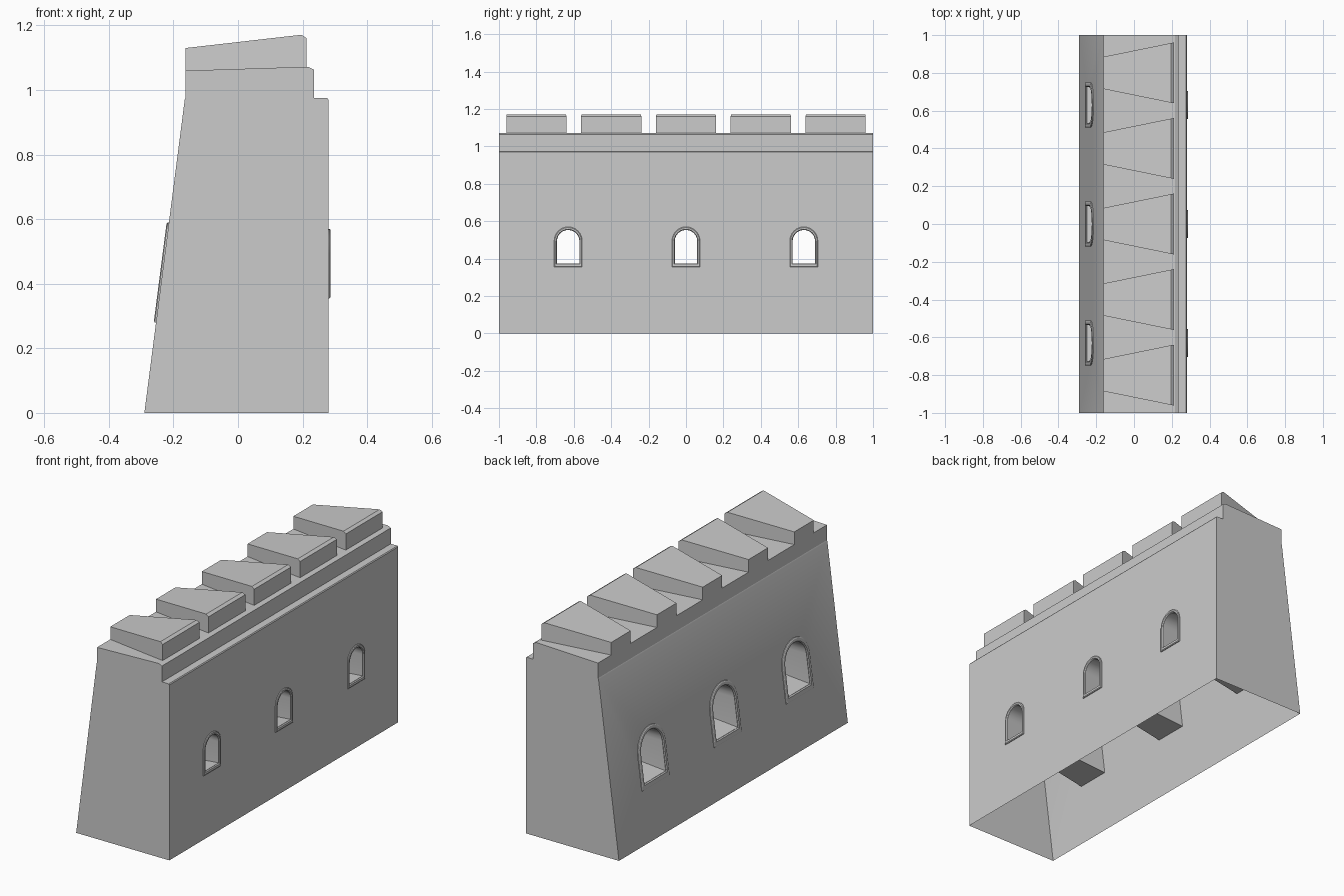
import bpy, bmesh, math
from mathutils import Vector

if "Cube" in bpy.data.objects:
    bpy.data.objects.remove(bpy.data.objects["Cube"])

WINDOWS = (-0.63, 0.0, 0.63)
N = 12  # arch segments


def make_object(name, bm):
    bmesh.ops.recalc_face_normals(bm, faces=bm.faces[:])
    me = bpy.data.meshes.new(name)
    bm.to_mesh(me)
    bm.free()
    ob = bpy.data.objects.new(name, me)
    bpy.context.collection.objects.link(ob)
    return ob


def loft(bm, rings, caps=True, close=False):
    """Bridge equal-length closed point rings."""
    vs = [[bm.verts.new(p) for p in r] for r in rings]
    pairs = list(zip(vs, vs[1:])) + ([(vs[-1], vs[0])] if close else [])
    for a, b in pairs:
        for i in range(len(a)):
            j = (i + 1) % len(a)
            bm.faces.new((a[i], a[j], b[j], b[i]))
    if caps:
        bm.faces.new(vs[0])
        bm.faces.new(vs[-1])


def slope_x(z):
    return -0.29 + 0.125 * z / 0.97


def arch(hw, z0, z1):
    pts = [(-hw, z0), (hw, z0)]
    for i in range(N + 1):
        a = math.pi * i / N
        pts.append((hw * math.cos(a), z1 - hw + hw * math.sin(a)))
    return pts


def on_left(pts, y, out=0.0):
    return [Vector((slope_x(z) - out, y + p, z)) for p, z in pts]


def on_right(pts, y, out=0.0):
    return [Vector((0.28 + out, y + p, z)) for p, z in pts]


def shade(ob):
    bpy.ops.object.select_all(action='DESELECT')
    ob.select_set(True)
    bpy.context.view_layer.objects.active = ob
    bpy.ops.object.shade_smooth_by_angle(angle=math.radians(25))


# Wall with battered back, ledge and parapet in one profile
profile = [(-0.29, 0), (0.28, 0), (0.28, 0.97), (0.276, 0.975), (0.235, 0.975),
           (0.235, 1.063), (0.216, 1.072), (-0.162, 1.06), (-0.162, 0.976), (-0.165, 0.97)]
bm = bmesh.new()
loft(bm, [[(x, y, z) for x, z in profile] for y in (-1, 1)])
wall = make_object("wall", bm)

# Tapered tunnels for the windows
big, small = arch(0.095, 0.31, 0.565), arch(0.06, 0.375, 0.553)
bm = bmesh.new()
for y in WINDOWS:
    l, r = on_left(big, y), on_right(small, y)
    loft(bm, [[a + (a - b) * 0.05 for a, b in zip(l, r)],
              [b + (b - a) * 0.05 for a, b in zip(l, r)]])
cutter = make_object("window_cutter", bm)
cutter.hide_render = True
mod = wall.modifiers.new("windows", 'BOOLEAN')
mod.operation = 'DIFFERENCE'
mod.solver = 'EXACT'
mod.object = cutter
bpy.context.view_layer.objects.active = wall
bpy.ops.object.modifier_apply(modifier=mod.name)
bpy.data.objects.remove(cutter)

# Open underside
bm = bmesh.new()
bm.from_mesh(wall.data)
floor = [f for f in bm.faces if all(v.co.z < 0.001 for v in f.verts)]
bmesh.ops.delete(bm, geom=floor, context='FACES')
bm.to_mesh(wall.data)
bm.free()
shade(wall)

# Raised window surrounds on both faces
for i, y in enumerate(WINDOWS):
    for side, place, outer, inner, b in (
            ("inner", on_left, (0.12, 0.28, 0.59), (0.095, 0.31, 0.565), 0.005),
            ("outer", on_right, (0.075, 0.355, 0.57), (0.06, 0.375, 0.553), 0.004)):
        o, n = arch(*outer), arch(*inner)
        o2 = arch(outer[0] - b, outer[1] + b, outer[2] - b)
        n2 = arch(inner[0] + b, inner[1] - b, inner[2] + b)
        bm = bmesh.new()
        loft(bm, [place(o, y), place(o, y, 0.004), place(o2, y, 0.007),
                  place(n2, y, 0.007), place(n, y, 0.002)], caps=False)
        shade(make_object(f"window_frame_{side}_{i + 1}", bm))

# Wedge-shaped merlons, flared towards the outer face
side = [(-0.162, 1.055, 1.13, 0.085), (0.196, 1.067, 1.171, 0.158), (0.212, 1.068, 1.161, 0.161)]
for i in range(5):
    y = (i - 2) * 0.4
    bm = bmesh.new()
    loft(bm, [[(x, y - w, z0), (x, y + w, z0), (x, y + w, z1), (x, y - w, z1)]
              for x, z0, z1, w in side])
    make_object(f"merlon_{i + 1}", bm)
